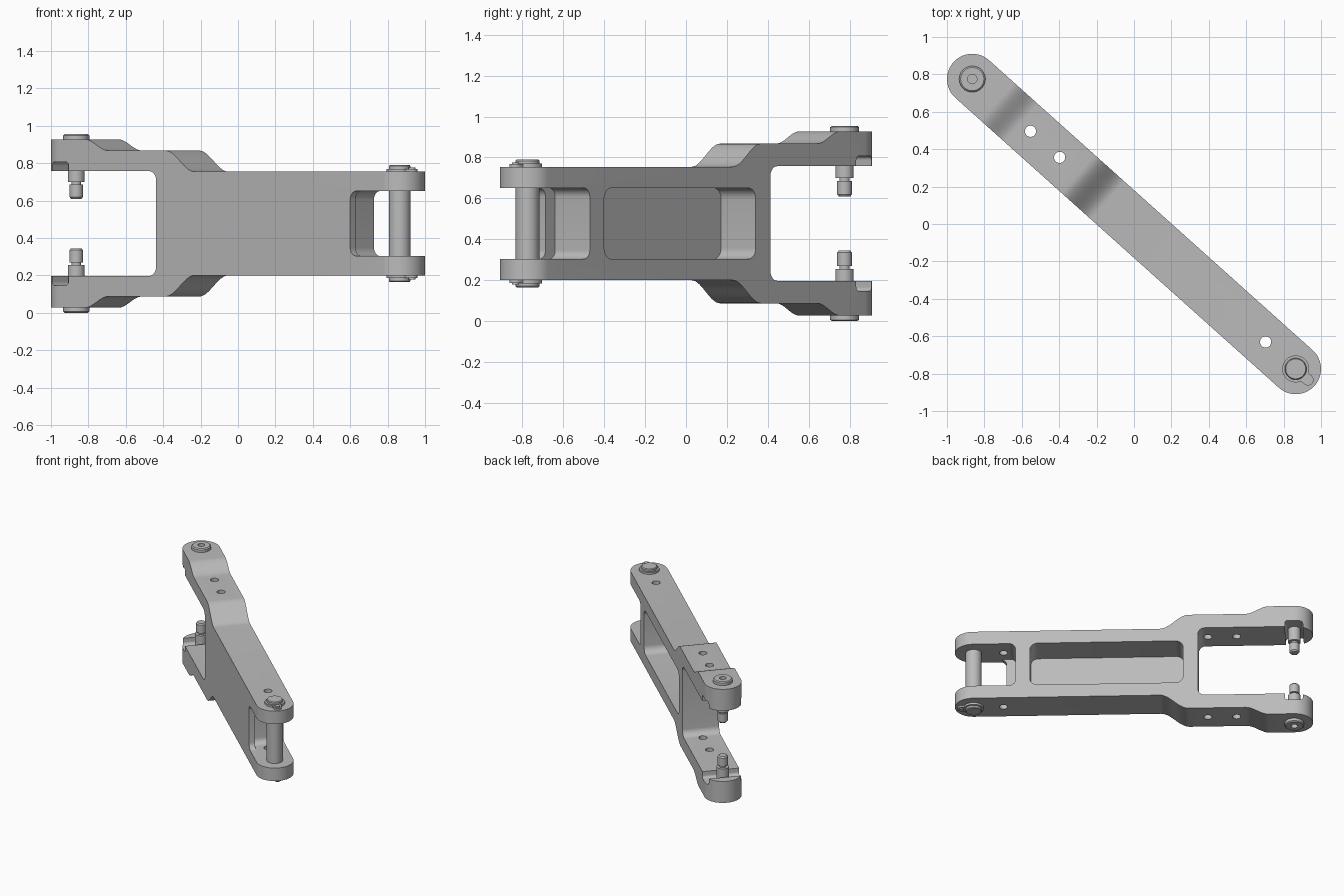
import bpy, bmesh
from math import sin, cos, pi, radians
from mathutils import Matrix, Vector

cube = bpy.data.objects.get("Cube")
if cube:
    bpy.data.objects.remove(cube, do_unlink=True)

# Link is built along local u (length), v (width), z, then swung into place
H = 0.955            # overall height
END = 1.161          # distance from centre to each pivot
R = 0.135            # half width and end radius
SWING = Matrix.Rotation(radians(-41.86), 4, 'Z')

grey = bpy.data.materials.new("satin_grey")
grey.use_nodes = True
grey.diffuse_color = (0.5, 0.5, 0.5, 1)
grey.node_tree.nodes["Principled BSDF"].inputs["Base Color"].default_value = (0.5, 0.5, 0.5, 1)


def finish(name, bm):
    bmesh.ops.recalc_face_normals(bm, faces=bm.faces)
    mesh = bpy.data.meshes.new(name)
    bm.to_mesh(mesh)
    bm.free()
    mesh.materials.append(grey)
    ob = bpy.data.objects.new(name, mesh)
    bpy.context.collection.objects.link(ob)
    return ob


def prism(name, outline, lo, hi, upright=False):
    """Extrude a (u, z) outline across v, or a (u, v) outline up z."""
    bm = bmesh.new()
    place = (lambda a, b, c: (a, b, c)) if upright else (lambda a, b, c: (a, c, b))
    face = bm.faces.new([bm.verts.new(place(a, b, lo)) for a, b in outline])
    out = bmesh.ops.extrude_face_region(bm, geom=[face])
    verts = [e for e in out["geom"] if isinstance(e, bmesh.types.BMVert)]
    bmesh.ops.translate(bm, verts=verts, vec=Vector(place(0, 0, hi - lo)))
    return finish(name, bm)


def lathe(name, profile, u, flip=False, segs=48):
    """Spin an (r, z) profile about a vertical axis at u."""
    bm = bmesh.new()
    pts = [bm.verts.new((u + r, 0, H - z if flip else z)) for r, z in profile]
    edges = [bm.edges.new(p) for p in zip(pts, pts[1:])]
    bmesh.ops.spin(bm, geom=pts + edges, cent=(u, 0, 0), axis=(0, 0, 1),
                   angle=2 * pi, steps=segs, use_duplicate=False)
    bmesh.ops.remove_doubles(bm, verts=bm.verts, dist=1e-5)
    return finish(name, bm)


def arc(cx, cy, r, a0, a1, n):
    return [(cx + r * cos(a0 + (a1 - a0) * i / n), cy + r * sin(a0 + (a1 - a0) * i / n))
            for i in range(n + 1)]


def rounded_rect(u0, u1, z0, z1, r):
    corners = [(u1 - r, z1 - r), (u0 + r, z1 - r), (u0 + r, z0 + r), (u1 - r, z0 + r)]
    return [p for k, (cu, cz) in enumerate(corners)
            for p in arc(cu, cz, r, k * pi / 2, (k + 1) * pi / 2, 8)]


def capsule(u0, u1, r, n=32):
    return arc(u1, 0, r, -pi / 2, pi / 2, n) + arc(u0, 0, r, pi / 2, 3 * pi / 2, n)


def s_step(u0, u1, h0, h1, n=14):
    return [(u0 + (u1 - u0) * i / n, h1 + (h0 - h1) * (0.5 + 0.5 * cos(pi * i / n)))
            for i in range(n + 1)]


def cut(ob, tool, operation='DIFFERENCE'):
    mod = ob.modifiers.new("cut", 'BOOLEAN')
    mod.operation, mod.object, mod.solver = operation, tool, 'EXACT'
    bpy.context.view_layer.objects.active = ob
    bpy.ops.object.modifier_apply(modifier=mod.name)
    bpy.data.objects.remove(tool, do_unlink=True)


# Body: stepped side profile trimmed to a round-ended plan
MID = H / 2
top = [(-1.5, 0.45)] + s_step(-0.98, -0.81, 0.45, 0.39) + s_step(-0.40, -0.19, 0.39, 0.277) + [(1.5, 0.277)]
outline = [(u, MID + h) for u, h in top] + [(u, MID - h) for u, h in reversed(top)]
body = prism("link_body", outline, -0.3, 0.3)
cut(body, prism("plan", capsule(-END, END, R), -0.2, 1.2, True), 'INTERSECT')

# Openings: wide fork, narrow fork with its stepped web, back pocket
WEB = -0.092
for u0, u1, half, r, v0 in [(-2, -0.467, 0.28, 0.05, -1),
                            (0.926, 2, 0.174, 0.045, -1),
                            (0.855, 2, 0.174, 0.045, WEB),
                            (-0.36, 0.75, 0.174, 0.055, WEB)]:
    cut(body, prism("opening", rounded_rect(u0, u1, MID - half, MID + half, r), v0, 1))

# Cross grooves on the inner faces of the wide fork
cut(body, prism("groove", rounded_rect(-END - 0.065, -END + 0.065, MID - 0.33, MID + 0.33, 0.02), -1, 1))

# Vertical drilled holes
for u in (-0.743, -0.534, 0.945):
    cut(body, prism("drill", arc(u, 0, 0.03, 0, 2 * pi * 31 / 32, 31), -0.5, 1.5, True))

# Stub pins of the wide fork, with a socket in each head
stub = [(0, 0.925), (0.025, 0.925), (0.025, 0.955), (0.062, 0.955), (0.07, 0.948), (0.07, 0.915),
        (0.045, 0.915), (0.045, 0.70), (0.025, 0.70), (0.025, 0.685), (0.036, 0.685),
        (0.036, 0.62), (0.028, 0.61), (0, 0.61)]
parts = [body]
for side, flip in (("upper", False), ("lower", True)):
    parts.append(lathe(side + "_stub_pin", stub, -END, flip))

# Through pin of the narrow fork
TIP = 0.79
parts.append(lathe("through_pin", [(0, TIP), (0.053, TIP), (0.058, TIP - 0.006),
                                   (0.058, H - TIP + 0.006), (0.053, H - TIP), (0, H - TIP)], END))

# Retaining ring, tab and screw above and below the through pin
for side, flip in (("upper", False), ("lower", True)):
    parts.append(lathe(side + "_retaining_ring", [(0, 0.75), (0.072, 0.75), (0.072, 0.77), (0, 0.77)], END, flip))
    lo, hi = (H - 0.768, H - 0.75) if flip else (0.75, 0.768)
    parts.append(prism(side + "_retaining_tab", capsule(END, END + 0.088, 0.03, 12), lo, hi, True))
    parts.append(lathe(side + "_tab_screw", [(0, 0.75), (0.018, 0.75), (0.018, 0.776), (0, 0.776)],
                       END + 0.088, flip, 24))

# Swing everything into place and smooth the curved faces
bpy.ops.object.select_all(action='DESELECT')
for ob in parts:
    ob.data.transform(SWING)
    ob.select_set(True)
bpy.context.view_layer.objects.active = body
bpy.ops.object.shade_smooth_by_angle(angle=radians(30))
